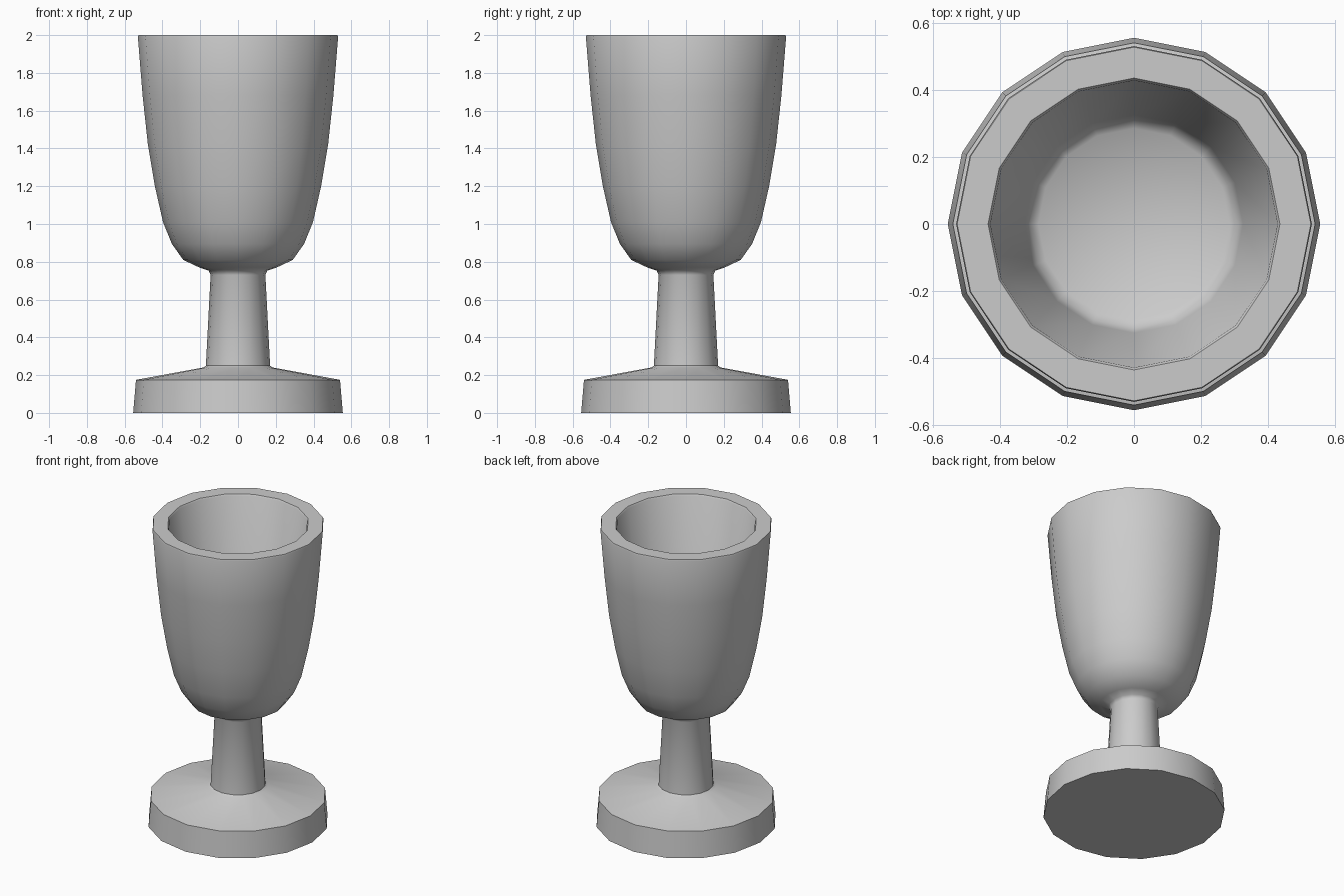
import bpy, bmesh, math

if "Cube" in bpy.data.objects:
    bpy.data.objects.remove(bpy.data.objects["Cube"])

SIDES = 16


def lathe(name, profile):
    """Revolve a (radius, z) profile; a radius of 0 closes to a point."""
    bm = bmesh.new()
    rings = []
    for r, z in profile:
        if r == 0:
            rings.append([bm.verts.new((0, 0, z))] * SIDES)
        else:
            angles = [2 * math.pi * i / SIDES for i in range(SIDES)]
            rings.append([bm.verts.new((r * math.cos(a), r * math.sin(a), z)) for a in angles])
    for low, high in zip(rings, rings[1:]):
        for i in range(SIDES):
            j = (i + 1) % SIDES
            corners = dict.fromkeys([low[i], low[j], high[j], high[i]])
            bm.faces.new(list(corners))
    bmesh.ops.recalc_face_normals(bm, faces=bm.faces)
    mesh = bpy.data.meshes.new(name)
    bm.to_mesh(mesh)
    bm.free()
    obj = bpy.data.objects.new(name, mesh)
    bpy.context.collection.objects.link(obj)
    bpy.ops.object.select_all(action='DESELECT')
    obj.select_set(True)
    bpy.context.view_layer.objects.active = obj
    bpy.ops.object.shade_smooth_by_angle(angle=math.radians(50))
    return obj


foot = [(0, 0), (0.555, 0), (0.54, 0.175), (0.185, 0.24)]
stem = [(0.17, 0.25), (0.145, 0.73), (0.155, 0.753)]
bowl = [(0.205, 0.77), (0.29, 0.81), (0.35, 0.895), (0.397, 1.01),
        (0.44, 1.2), (0.477, 1.42), (0.505, 1.68), (0.53, 1.99)]
rim = [(0.527, 2.0), (0.435, 2.0), (0.428, 1.99)]
inside = [(0.325, 1.04), (0.31, 1.01), (0.285, 0.99), (0, 0.98)]

# One continuous turned body: foot, stem, bowl, rim and hollow
lathe("goblet", foot + stem + bowl + rim + inside)
